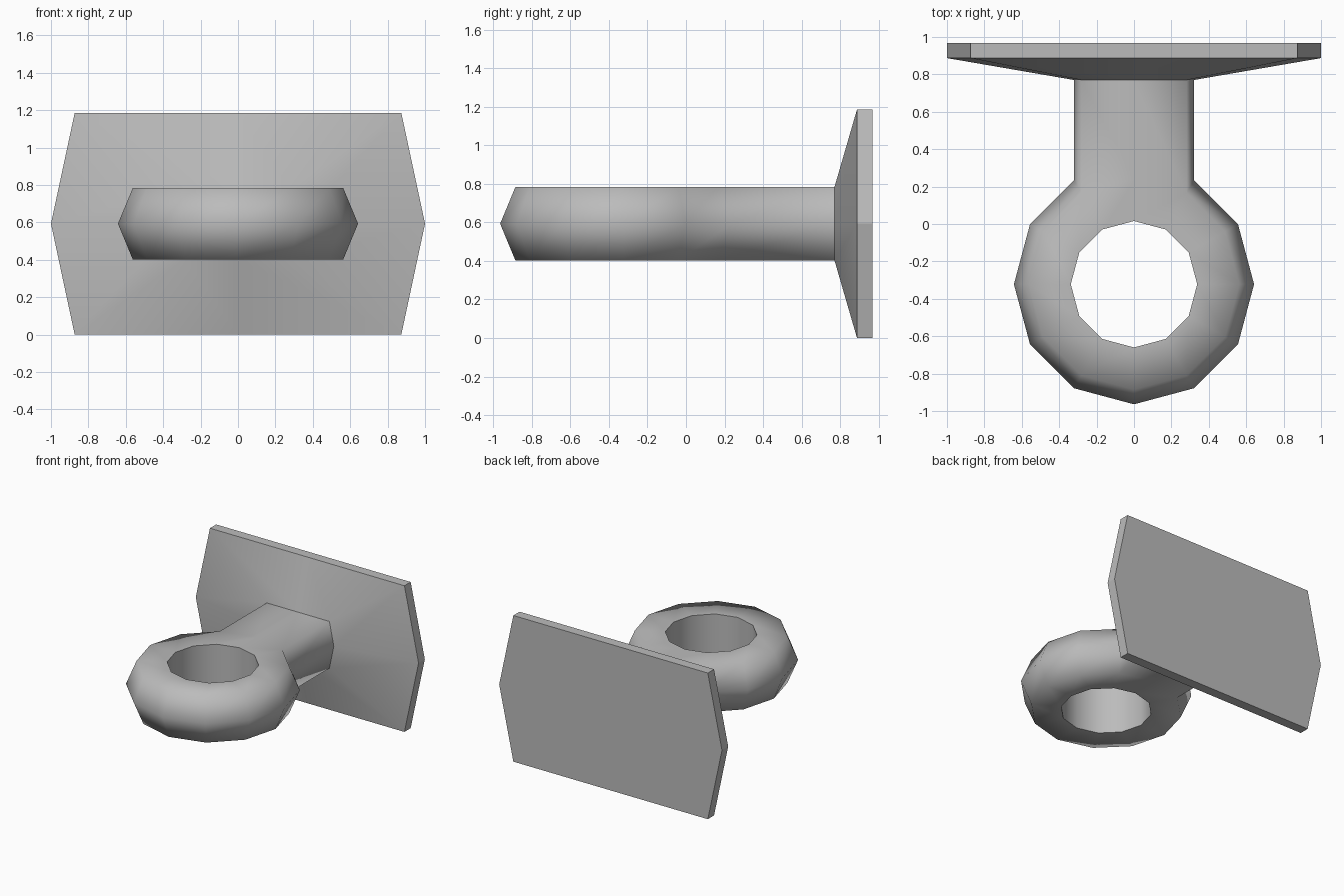
import bpy, bmesh
from math import sin, cos, radians

if "Cube" in bpy.data.objects:
    bpy.data.objects.remove(bpy.data.objects["Cube"], do_unlink=True)

MID, HALF = 0.593, 0.19           # ring centre height, half thickness
RING_Y, NECK_Y, RIM_Y, BACK_Y = -0.322, 0.77, 0.887, 0.967
R_IN, R_TOP, R_OUT = 0.338, 0.563, 0.642

grey = bpy.data.materials.new("plain grey")
grey.use_nodes = True
colour = (0.5, 0.5, 0.5, 1)
grey.diffuse_color = colour
grey.node_tree.nodes["Principled BSDF"].inputs["Base Color"].default_value = colour


def finish(name, bm):
    loose = [v for v in bm.verts if not v.link_faces]
    bmesh.ops.delete(bm, geom=loose, context='VERTS')
    mesh = bpy.data.meshes.new(name)
    bm.to_mesh(mesh)
    bm.free()
    mesh.materials.append(grey)
    bpy.context.collection.objects.link(bpy.data.objects.new(name, mesh))


def bridge(bm, a, b, smooth):
    for i in range(len(a)):
        j = (i + 1) % len(a)
        bm.faces.new((a[i], a[j], b[j], b[i])).smooth = smooth


def hexagon(bm, y, wide, narrow, half):
    """Six-sided outline with extra points in the middle of the flat sides."""
    points = [(wide, 0), (narrow, half), (0, half), (-narrow, half),
              (-wide, 0), (-narrow, -half), (0, -half), (narrow, -half)]
    return [bm.verts.new((x, y, MID + z)) for x, z in points]


# Ring with a straight bore and a ridged outer side, drawn out into the neck
bm = bmesh.new()
section = [(R_IN, -HALF), (R_TOP, -HALF), (R_OUT, 0), (R_TOP, HALF), (R_IN, HALF)]
ring = []
for i in range(12):
    a = radians(30 * i)
    ring.append([bm.verts.new((r * cos(a), RING_Y + r * sin(a), MID + z))
                 for r, z in section])
for i in range(12):
    a, b = ring[i], ring[(i + 1) % 12]
    for k in range(5):
        if i in (2, 3) and k in (1, 2):
            continue                       # opening for the neck
        n = (k + 1) % 5
        bm.faces.new((a[k], b[k], b[n], a[n])).smooth = True
    for k in (0, 4):                       # crisp bore edges
        bm.edges.get((a[k], b[k])).smooth = False
r60, r90, r120 = ring[2], ring[3], ring[4]
start = [r60[2], r60[3], r90[3], r120[3], r120[2], r120[1], r90[1], r60[1]]
end = hexagon(bm, NECK_Y, R_OUT / 2, R_TOP / 2, HALF)
bridge(bm, start, end, True)
bmesh.ops.recalc_face_normals(bm, faces=bm.faces)
finish("ring_and_neck", bm)

# Mounting plate: smooth flared front, flat rim and flat back
bm = bmesh.new()
inner = hexagon(bm, NECK_Y, R_OUT / 2, R_TOP / 2, HALF)
front = hexagon(bm, RIM_Y, 1, 0.873, MID)
back = hexagon(bm, BACK_Y, 1, 0.873, MID)
bridge(bm, inner, front, True)
bridge(bm, front, back, False)
bm.faces.new(back)
for i in range(8):
    bm.edges.get((front[i], front[i - 1])).smooth = False
bmesh.ops.recalc_face_normals(bm, faces=bm.faces)
# The neck mouth is open, so make sure the back faces outward
back_face = max(bm.faces, key=lambda f: f.calc_center_median().y)
if back_face.normal.y < 0:
    bmesh.ops.reverse_faces(bm, faces=bm.faces)
finish("mounting_plate", bm)
